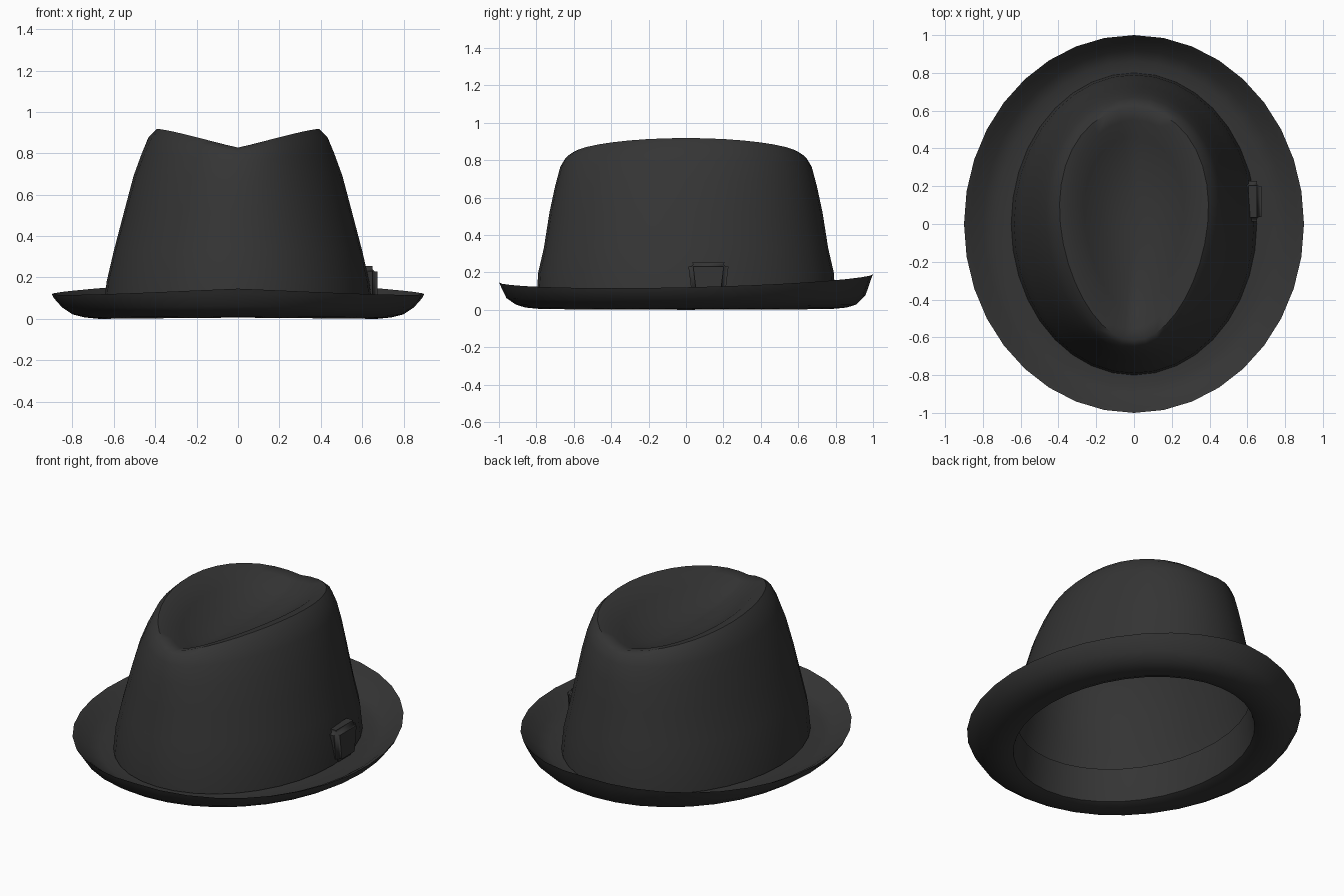
import bpy, bmesh, math

cube = bpy.data.objects.get("Cube")
if cube:
    bpy.data.objects.remove(cube, do_unlink=True)

felt = bpy.data.materials.new("charcoal felt")
felt.use_nodes = True
felt.diffuse_color = (0.035, 0.035, 0.035, 1)
felt.node_tree.nodes["Principled BSDF"].inputs["Base Color"].default_value = felt.diffuse_color
felt.node_tree.nodes["Principled BSDF"].inputs["Roughness"].default_value = 0.9

SEGMENTS = 36


def finish(name, bm, angle):
    bmesh.ops.recalc_face_normals(bm, faces=bm.faces)
    mesh = bpy.data.meshes.new(name)
    bm.to_mesh(mesh)
    bm.free()
    mesh.materials.append(felt)
    obj = bpy.data.objects.new(name, mesh)
    bpy.context.collection.objects.link(obj)
    bpy.ops.object.select_all(action="DESELECT")
    obj.select_set(True)
    bpy.context.view_layer.objects.active = obj
    bpy.ops.object.shade_smooth_by_angle(angle=math.radians(angle))


def loft(name, rows, tip_height=None):
    """Rows: half width, half depth, height at the sides, height at the ends, back lift, front pinch."""
    bm = bmesh.new()
    rings = []
    for rx, ry, side, end, lift, pinch in rows:
        ring = []
        for i in range(SEGMENTS):
            a = math.tau * i / SEGMENTS
            c, s = math.cos(a), math.sin(a)
            z = end + (side - end) * abs(c) ** 1.1 + lift * s
            ring.append(bm.verts.new((rx * c * (1 + pinch * s), ry * s, z)))
        rings.append(ring)
    for lower, upper in zip(rings, rings[1:]):
        for i in range(SEGMENTS):
            j = (i + 1) % SEGMENTS
            bm.faces.new((lower[i], lower[j], upper[j], upper[i]))
    # Close the centre with a fan
    if tip_height is not None:
        tip = bm.verts.new((0, 0, tip_height))
        for i in range(SEGMENTS):
            bm.faces.new((rings[-1][i], rings[-1][(i + 1) % SEGMENTS], tip))
    finish(name, bm, 50)


# Crown: tapering wall, raised rim and teardrop dent
loft("crown", [
    (0.65, 0.80, 0.05, 0.05, 0, 0),
    (0.635, 0.79, 0.18, 0.20, 0, 0),
    (0.60, 0.76, 0.33, 0.33, 0, 0),
    (0.55, 0.73, 0.52, 0.52, 0, 0.02),
    (0.505, 0.70, 0.69, 0.66, 0, 0.05),
    (0.465, 0.672, 0.80, 0.765, 0, 0.09),
    (0.43, 0.645, 0.88, 0.81, 0, 0.12),
    (0.39, 0.615, 0.918, 0.828, 0, 0.15),
    (0.33, 0.55, 0.905, 0.815, 0, 0.17),
    (0.26, 0.46, 0.85, 0.785, 0, 0.18),
    (0.17, 0.33, 0.785, 0.755, 0, 0.15),
    (0.08, 0.18, 0.75, 0.745, 0, 0.1),
], tip_height=0.74)

# Upturned brim, from the crown over the edge to the head opening
loft("brim", [
    (0.64, 0.78, 0.045, 0.045, 0, 0),
    (0.73, 0.86, 0.04, 0.045, 0, 0),
    (0.80, 0.92, 0.06, 0.075, 0.008, 0),
    (0.865, 0.975, 0.105, 0.14, 0.016, 0),
    (0.90, 1.00, 0.12, 0.168, 0.022, 0),
    (0.89, 0.99, 0.10, 0.145, 0.02, 0),
    (0.85, 0.96, 0.055, 0.07, 0.008, 0),
    (0.80, 0.91, 0.022, 0.028, 0, 0),
    (0.74, 0.86, 0.007, 0.012, 0, 0),
    (0.67, 0.80, 0.0, 0.006, 0, 0),
    (0.62, 0.76, 0.02, 0.02, 0, 0),
])

# Band turned up inside the head opening
loft("inner_band", [
    (0.62, 0.76, 0.02, 0.02, 0, 0),
    (0.605, 0.75, 0.10, 0.10, 0, 0),
    (0.595, 0.74, 0.22, 0.22, 0, 0),
])

# Small folded bow on the left of the crown
bm = bmesh.new()
bmesh.ops.create_cube(bm, size=1)
for v in bm.verts:
    top = v.co.z > 0
    v.co.x = 0.675 if v.co.x > 0 else 0.58
    v.co.y = 0.12 + v.co.y * (0.22 if top else 0.17)
    v.co.z = 0.255 if top else 0.05
bmesh.ops.bevel(bm, geom=bm.edges[:], offset=0.025, segments=3, affect="EDGES")
finish("side_bow", bm, 50)
